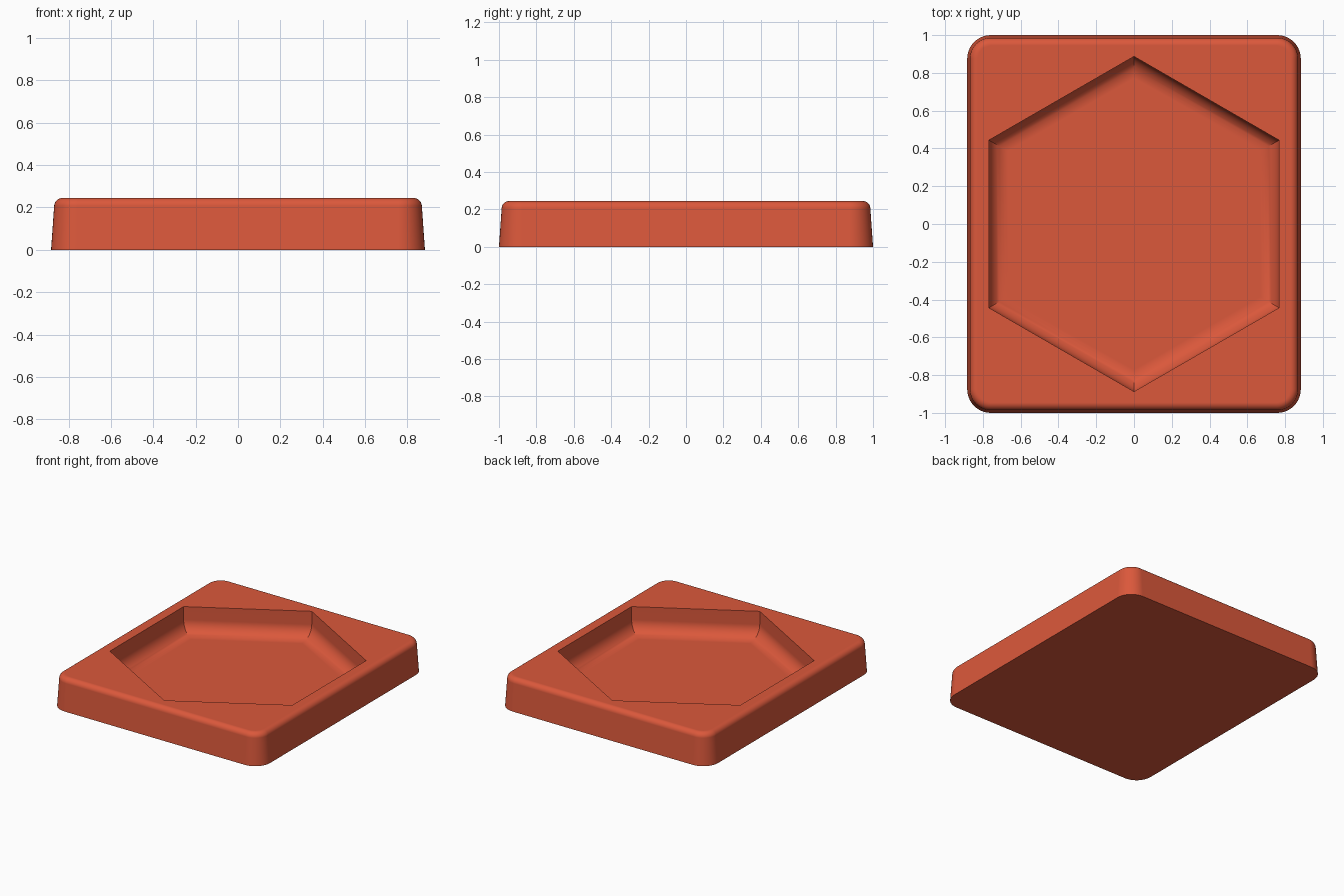
import bpy
import bmesh
from math import sin, cos, pi, radians, tan

if "Cube" in bpy.data.objects:
    bpy.data.objects.remove(bpy.data.objects["Cube"])

HALF_X, HALF_Y, HEIGHT = 0.883, 1.0, 0.245
CORNER, EDGE = 0.125, 0.04          # plan corner radius, top edge radius
DRAFT = radians(4)                  # lean of the outer walls
HEX, FLOOR, FILLET = 0.887, 0.045, 0.1
STEPS = 10

mat = bpy.data.materials.new("warm red")
mat.use_nodes = True
colour = (0.71, 0.098, 0.044, 1)
mat.diffuse_color = colour
mat.node_tree.nodes["Principled BSDF"].inputs["Base Color"].default_value = colour

bm = bmesh.new()


def rounded_rectangle(inset, z):
    ring = []
    r = CORNER - inset
    for q, (sx, sy) in enumerate([(1, 1), (-1, 1), (-1, -1), (1, -1)]):
        for i in range(STEPS + 1):
            a = (q + i / STEPS) * pi / 2
            ring.append(bm.verts.new((sx * (HALF_X - CORNER) + r * cos(a),
                                      sy * (HALF_Y - CORNER) + r * sin(a), z)))
    return ring


def hexagon(inset, z):
    r = HEX - inset / cos(pi / 6)
    return [bm.verts.new((r * cos(a), r * sin(a), z))
            for a in (pi / 6 + k * pi / 3 for k in range(6))]


def skin(rings):
    for low, high in zip(rings, rings[1:]):
        n = len(low)
        for i in range(n):
            j = (i + 1) % n
            bm.faces.new((low[i], low[j], high[j], high[i]))


# Outer wall: leaning side, then a rounded top edge
centre_z = HEIGHT - EDGE
centre = EDGE * cos(DRAFT) + tan(DRAFT) * (centre_z + EDGE * sin(DRAFT))
outer = [rounded_rectangle(0, 0)]
for i in range(STEPS + 1):
    a = DRAFT + (pi / 2 - DRAFT) * i / STEPS
    outer.append(rounded_rectangle(centre - EDGE * cos(a), centre_z + EDGE * sin(a)))
skin(outer)
bm.faces.new(outer[0][::-1])

# Hexagonal recess: upright wall, then a fillet down to the floor
recess = [hexagon(0, HEIGHT)]
for i in range(STEPS + 1):
    a = pi / 2 * i / STEPS
    recess.append(hexagon(FILLET * (1 - cos(a)), FLOOR + FILLET * (1 - sin(a))))
skin(recess)
bm.faces.new(recess[-1])

# Flat top between the outer edge and the recess
rims = []
for ring in (outer[-1], recess[0]):
    for i, v in enumerate(ring):
        rims.append(bm.edges.get((v, ring[(i + 1) % len(ring)])))
bmesh.ops.triangle_fill(bm, edges=rims, use_beauty=True, normal=(0, 0, 1))
bmesh.ops.recalc_face_normals(bm, faces=bm.faces)

mesh = bpy.data.meshes.new("recessed_block")
bm.to_mesh(mesh)
bm.free()
mesh.materials.append(mat)
block = bpy.data.objects.new("recessed_block", mesh)
bpy.context.collection.objects.link(block)

# Smooth rounds, crisp rims, flat broad faces
bpy.ops.object.select_all(action="DESELECT")
block.select_set(True)
bpy.context.view_layer.objects.active = block
bpy.ops.object.shade_smooth_by_angle(angle=radians(30))
weighted = block.modifiers.new("even_shading", "WEIGHTED_NORMAL")
weighted.keep_sharp = True
